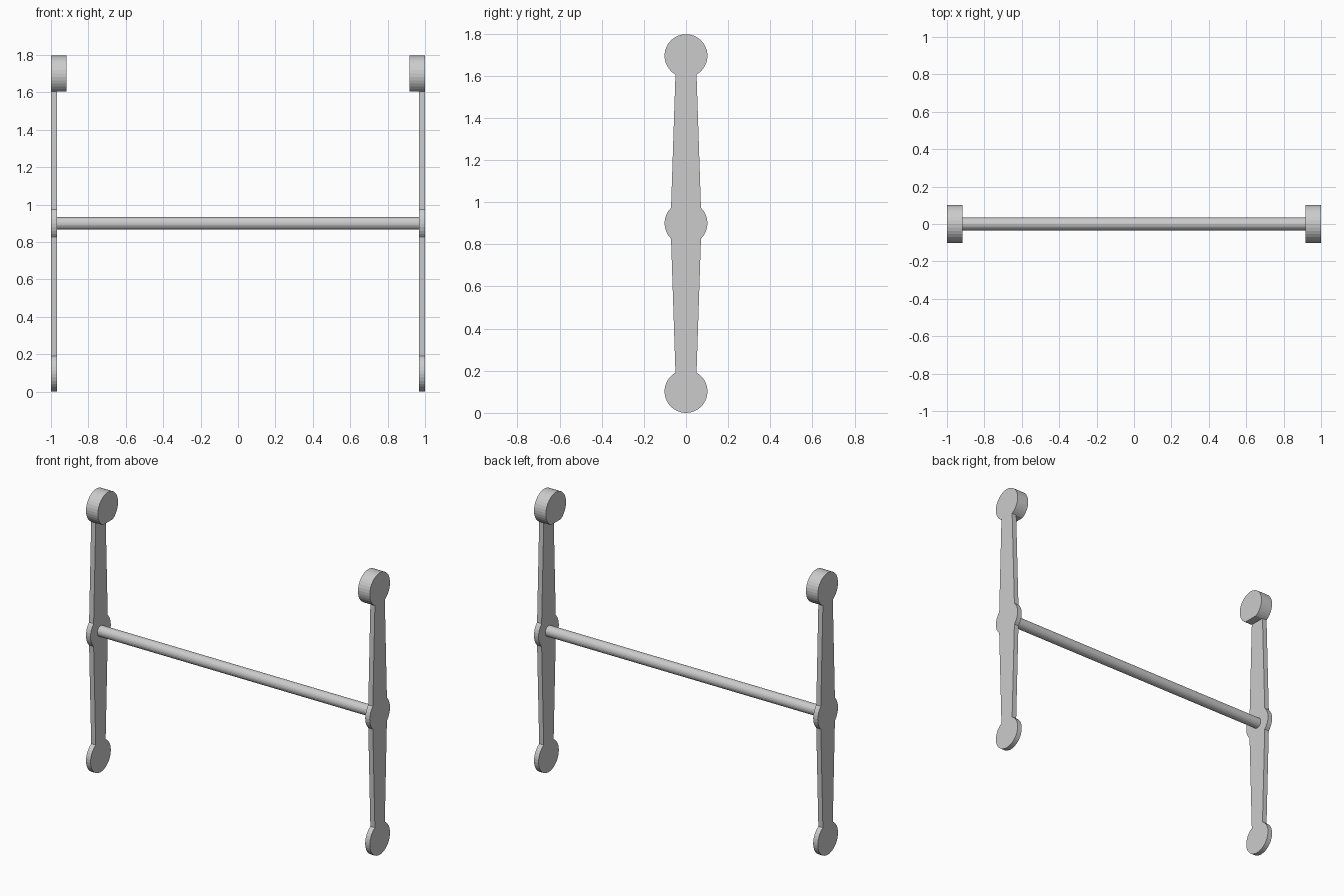
import bpy, bmesh, math
from mathutils import Matrix

if "Cube" in bpy.data.objects:
    bpy.data.objects.remove(bpy.data.objects["Cube"])

R = 0.102            # radius of the round lobes
ROD_R = 0.034
Z_LOW, Z_MID, Z_TOP = 0.102, 0.90, 1.695
INNER, PUCK = 0.968, 0.917   # inner faces of the side plate and the top knob


def arc(z, a0, a1, n):
    """Points (y, z) on a lobe, angles measured in radians from +y."""
    return [(R * math.cos(a0 + (a1 - a0) * i / n),
             z + R * math.sin(a0 + (a1 - a0) * i / n)) for i in range(n + 1)]


def extrude(name, outline, x0, x1):
    """Extrude a y-z outline from x0 to x1."""
    bm = bmesh.new()
    face = bm.faces.new([bm.verts.new((x0, y, z)) for y, z in outline])
    ext = bmesh.ops.extrude_face_region(bm, geom=[face])
    verts = [v for v in ext["geom"] if isinstance(v, bmesh.types.BMVert)]
    bmesh.ops.translate(bm, verts=verts, vec=(x1 - x0, 0, 0))
    bmesh.ops.recalc_face_normals(bm, faces=bm.faces)
    return finish(name, bm)


def finish(name, bm):
    mesh = bpy.data.meshes.new(name)
    bm.to_mesh(mesh)
    bm.free()
    obj = bpy.data.objects.new(name, mesh)
    bpy.context.collection.objects.link(obj)
    return obj


neck = math.acos(0.05 / R)    # where the narrow bar meets the end lobes
waist = math.acos(0.071 / R)  # where the wide bar meets the middle lobe

# Plate outline: right half going up, then mirrored
right = (arc(Z_LOW, -math.pi / 2, neck, 14)
         + arc(Z_MID, -waist, waist, 8)
         + [(0.05, Z_TOP - R * math.sin(neck))])
plate = right + [(-y, z) for y, z in reversed(right) if abs(y) > 1e-6]

# Knob outline: circle cut flat where it sits on the bar
knob = arc(Z_TOP, -neck, math.pi + neck, 28)

for side, s in (("left", -1), ("right", 1)):
    extrude(side + "_side_plate", plate, s, s * INNER)
    extrude(side + "_top_knob", knob, s, s * PUCK)

# Cross rod
bm = bmesh.new()
bmesh.ops.create_cone(bm, cap_ends=True, segments=24, radius1=ROD_R,
                      radius2=ROD_R, depth=2 * INNER,
                      matrix=Matrix.Translation((0, 0, Z_MID))
                      @ Matrix.Rotation(math.pi / 2, 4, 'Y'))
finish("cross_rod", bm)
